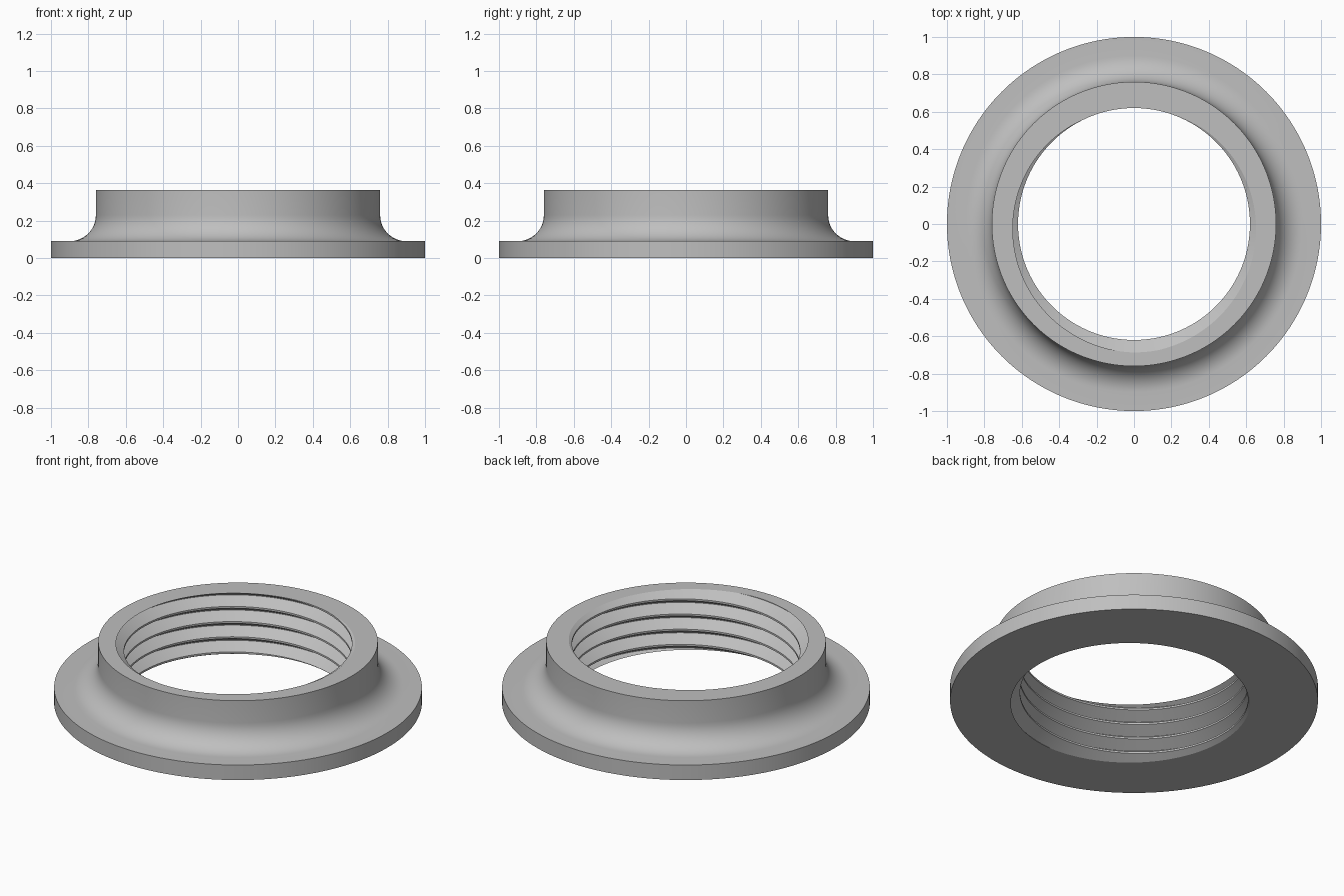
import bpy
import bmesh
from math import sin, cos, tan, radians, pi

cube = bpy.data.objects.get("Cube")
if cube:
    bpy.data.objects.remove(cube, do_unlink=True)

# Main dimensions
HEIGHT, FLANGE_Z = 0.364, 0.09
FLANGE_R, NECK_R, FILLET = 1.0, 0.76, 0.14
MINOR_R, TURNS = 0.62, 4
PITCH = HEIGHT / TURNS
CREST, ROOT = 0.011, 0.003           # flat widths of the thread
FLANK = (PITCH - CREST - ROOT) / 2
DEPTH = FLANK / tan(radians(30))
START = radians(95)                  # angle where a crest meets the top
COLUMNS = 192


def thread_radius(z, crest_z):
    """Radius of the threaded bore at height z."""
    d = abs((z - crest_z + PITCH / 2) % PITCH - PITCH / 2)
    t = (d - CREST / 2) / FLANK
    return MINOR_R + DEPTH * min(max(t, 0), 1)


def outer_profile():
    """Flange rim, fillet and neck, from bottom to top."""
    pts = [(FLANGE_R, 0), (FLANGE_R, FLANGE_Z)]
    for i in range(13):
        a = pi / 2 * i / 12
        pts.append((NECK_R + FILLET - FILLET * sin(a),
                    FLANGE_Z + FILLET - FILLET * cos(a)))
    return pts + [(NECK_R, HEIGHT)]


def bore_profile(angle):
    """Thread corners cut off at both end faces, from top to bottom."""
    base = PITCH * (angle - START) / (2 * pi)
    half = CREST / 2
    pts = []
    for k in range(TURNS + 2, -3, -1):
        crest_z = base + k * PITCH
        for dz in (half + FLANK, half, -half, -half - FLANK):
            z = min(max(crest_z + dz, 0), HEIGHT)
            pts.append((thread_radius(z, crest_z), z))
    return pts


# Threaded flange body, swept around the axis
bm = bmesh.new()
outer = outer_profile()
columns = []
for i in range(COLUMNS + 1):
    a = 2 * pi * i / COLUMNS
    columns.append([bm.verts.new((r * cos(a), r * sin(a), z))
                    for r, z in outer + bore_profile(a)])
for left, right in zip(columns, columns[1:]):
    n = len(left)
    for j in range(n):
        k = (j + 1) % n
        bm.faces.new((left[j], right[j], right[k], left[k]))
bmesh.ops.remove_doubles(bm, verts=bm.verts, dist=0.00002)
bmesh.ops.recalc_face_normals(bm, faces=bm.faces)

mesh = bpy.data.meshes.new("threaded_flange")
bm.to_mesh(mesh)
bm.free()
flange = bpy.data.objects.new("threaded_flange", mesh)
bpy.context.collection.objects.link(flange)

# Plain grey material
grey = bpy.data.materials.new("plain_grey")
grey.use_nodes = True
colour = (0.52, 0.52, 0.52, 1)
grey.diffuse_color = colour
grey.node_tree.nodes["Principled BSDF"].inputs["Base Color"].default_value = colour
mesh.materials.append(grey)

# Smooth shading with crisp edges
bpy.ops.object.select_all(action='DESELECT')
flange.select_set(True)
bpy.context.view_layer.objects.active = flange
bpy.ops.object.shade_smooth_by_angle(angle=radians(30))
